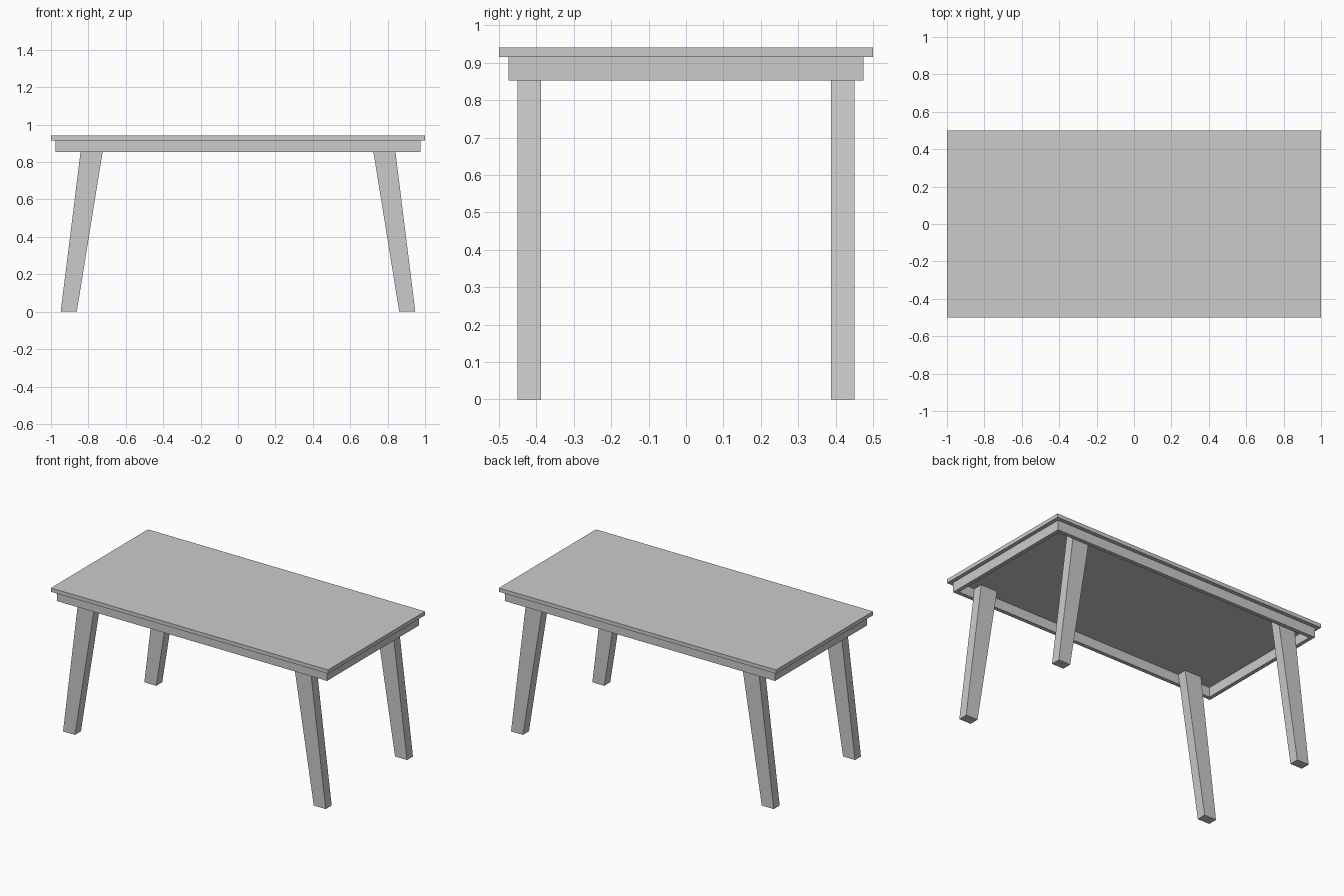
import bpy

if "Cube" in bpy.data.objects:
    bpy.data.objects.remove(bpy.data.objects["Cube"])

TOP_Z, UNDER_Z, APRON_Z = 0.941, 0.916, 0.853
T = 0.025  # apron board thickness


def box(name, x0, x1, y0, y1, z0, z1):
    prism(name, [(x0, z0), (x1, z0), (x1, z1), (x0, z1)], y0, y1)


def prism(name, profile, y0, y1):
    """Extrude an anticlockwise x-z profile along y."""
    n = len(profile)
    verts = [(x, y, z) for y in (y0, y1) for x, z in profile]
    faces = [tuple(range(n)), tuple(reversed(range(n, 2 * n)))]
    faces += [(i, i + n, (i + 1) % n + n, (i + 1) % n) for i in range(n)]
    mesh = bpy.data.meshes.new(name)
    mesh.from_pydata(verts, [], faces)
    obj = bpy.data.objects.new(name, mesh)
    bpy.context.collection.objects.link(obj)


# Table top
box("table_top", -1, 1, -0.5, 0.5, UNDER_Z, TOP_Z)

# Apron: long boards front and back, short boards fitted between them
for name, y in (("front_apron", -0.475), ("back_apron", 0.475 - T)):
    box(name, -0.975, 0.975, y, y + T, APRON_Z, UNDER_Z)
for name, x in (("left_apron", -0.975), ("right_apron", 0.975 - T)):
    box(name, x, x + T, -0.475 + T, 0.475 - T, APRON_Z, UNDER_Z)

# Splayed, tapered legs running up to the underside of the top
leg = [(0.862, 0), (0.948, 0), (0.834, UNDER_Z), (0.714, UNDER_Z)]
mirrored = [(-x, z) for x, z in reversed(leg)]
for side, profile in (("right", leg), ("left", mirrored)):
    prism(f"front_{side}_leg", profile, -0.45, -0.388)
    prism(f"back_{side}_leg", profile, 0.388, 0.45)
